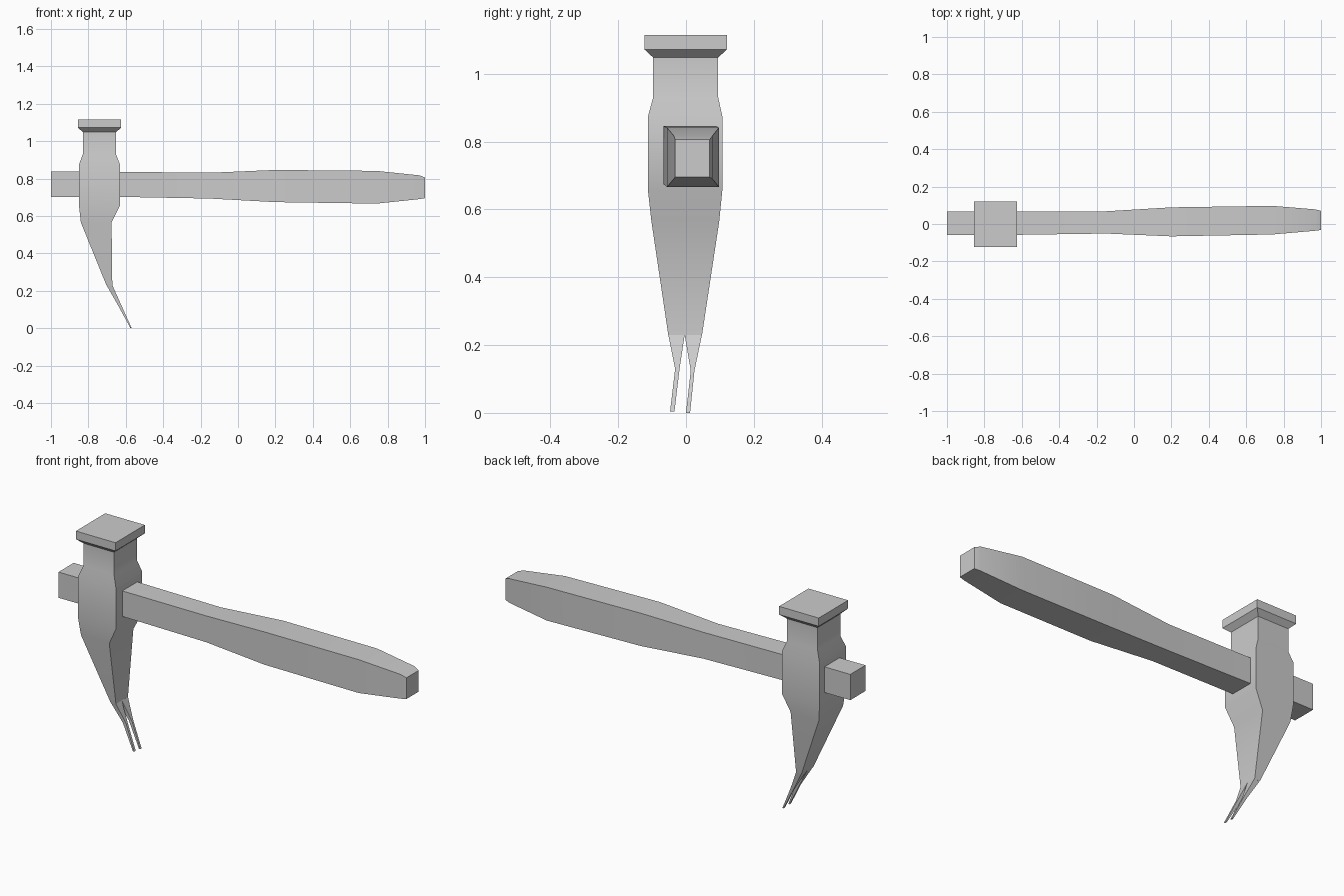
import bpy, bmesh, math


def loft(name, sections, axis):
    """Skin rectangles (pos, a0, a1, b0, b1) along axis; a, b are the other two axes in order."""
    bm = bmesh.new()
    rings = []
    for p, a0, a1, b0, b1 in sections:
        ring = []
        for a, b in ((a0, b0), (a1, b0), (a1, b1), (a0, b1)):
            ring.append(bm.verts.new((p, a, b) if axis == 'x' else (a, b, p)))
        rings.append(ring)
    for lo, hi in zip(rings, rings[1:]):
        for i in range(4):
            j = (i + 1) % 4
            bm.faces.new((lo[i], lo[j], hi[j], hi[i]))
    bm.faces.new(rings[0])
    bm.faces.new(rings[-1])
    bmesh.ops.recalc_face_normals(bm, faces=bm.faces)
    mesh = bpy.data.meshes.new(name)
    bm.to_mesh(mesh)
    bm.free()
    ob = bpy.data.objects.new(name, mesh)
    bpy.context.collection.objects.link(ob)
    bpy.ops.object.select_all(action='DESELECT')
    ob.select_set(True)
    bpy.context.view_layer.objects.active = ob
    bpy.ops.object.shade_smooth_by_angle(angle=math.radians(30))
    return ob


# Handle: swelling grip, x then y and z ranges
loft("handle", [
    (-1.00, -0.060, 0.066, 0.702, 0.837),
    (-0.63, -0.058, 0.066, 0.702, 0.836),
    (-0.15, -0.051, 0.068, 0.693, 0.831),
    (0.20, -0.066, 0.089, 0.674, 0.846),
    (0.74, -0.056, 0.097, 0.666, 0.841),
    (0.97, -0.036, 0.078, 0.690, 0.817),
    (1.00, -0.032, 0.070, 0.695, 0.806),
], 'x')

# Hammer head: striking plate, neck, eye and tapering claw, z then x and y ranges
loft("hammer_head", [
    (0.228, -0.703, -0.672, -0.052, 0.047),
    (0.565, -0.840, -0.676, -0.102, 0.098),
    (0.655, -0.850, -0.631, -0.112, 0.107),
    (0.875, -0.850, -0.631, -0.112, 0.107),
    (0.930, -0.830, -0.652, -0.097, 0.095),
    (1.048, -0.830, -0.652, -0.097, 0.095),
    (1.072, -0.855, -0.625, -0.123, 0.121),
    (1.115, -0.855, -0.625, -0.123, 0.121),
], 'z')

# Two thin claw prongs
loft("claw_prong_left", [
    (0.004, -0.577, -0.570, -0.047, -0.034),
    (0.130, -0.646, -0.627, -0.032, -0.019),
    (0.230, -0.703, -0.672, -0.052, -0.004),
], 'z')
loft("claw_prong_right", [
    (0.000, -0.575, -0.568, 0.000, 0.012),
    (0.125, -0.643, -0.625, 0.014, 0.025),
    (0.230, -0.703, -0.672, -0.004, 0.047),
], 'z')
